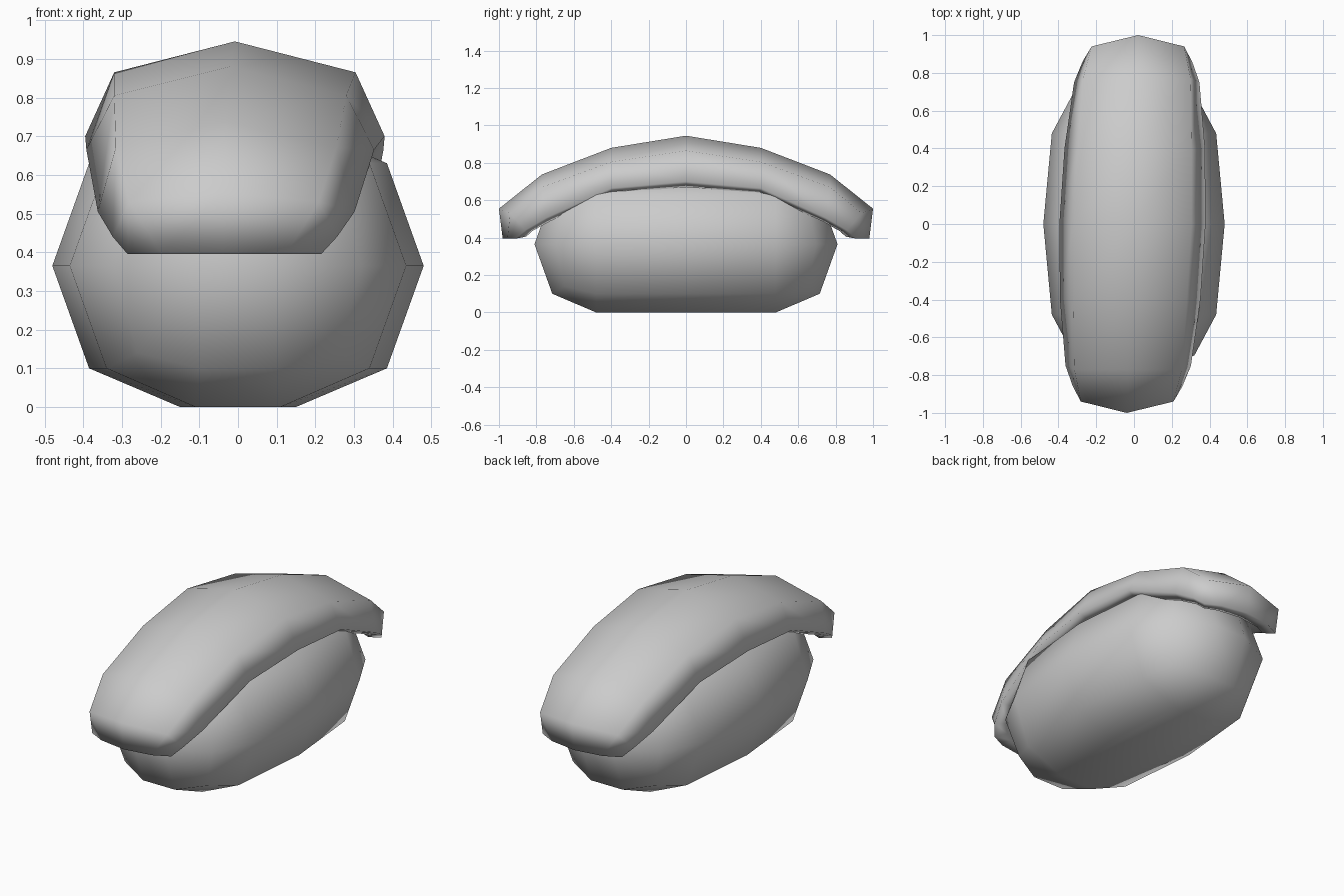
import bpy, bmesh

if "Cube" in bpy.data.objects:
    bpy.data.objects.remove(bpy.data.objects["Cube"])


def make_object(name, bm):
    bmesh.ops.recalc_face_normals(bm, faces=bm.faces)
    mesh = bpy.data.meshes.new(name)
    bm.to_mesh(mesh)
    bm.free()
    mesh.shade_smooth()
    obj = bpy.data.objects.new(name, mesh)
    bpy.context.collection.objects.link(obj)
    return obj


# Rice block: one octant of points mirrored about its centre, then wrapped in a hull
mid = 0.365
octant = [(0.15, 0, 0.365), (0.385, 0, 0.265), (0.48, 0, 0),
          (0.11, 0.48, 0.365), (0.34, 0.48, 0.265), (0.435, 0.48, 0),
          (0.10, 0.715, 0.265), (0.26, 0.65, 0.225), (0.32, 0.695, 0),
          (0.10, 0.81, 0)]
points = {(sx * x, sy * y, mid + sz * z) for x, y, z in octant
          for sx in (-1, 1) for sy in (-1, 1) for sz in (-1, 1)}
bm = bmesh.new()
for p in sorted(points):
    bm.verts.new(p)
bmesh.ops.convex_hull(bm, input=bm.verts)
bmesh.ops.dissolve_limit(bm, angle_limit=0.02, verts=bm.verts, edges=bm.edges)
make_object("rice_block", bm)

# Draped slice: each row is edge, shoulder, centre as (x, y, z), from the middle to one end
half = [
    ((0.387, 0.00, 0.700), (0.312, 0.00, 0.865), (0, 0.00, 0.945)),
    ((0.372, 0.40, 0.665), (0.300, 0.40, 0.805), (0, 0.40, 0.880)),
    ((0.332, 0.75, 0.505), (0.285, 0.77, 0.670), (0, 0.77, 0.738)),
    ((0.290, 0.86, 0.440), (0.245, 0.94, 0.530), (0, 1.00, 0.555)),
    ((0.250, 0.91, 0.395), (0.160, 0.955, 0.395), (0, 0.98, 0.395)),
]


def full_row(row, side):
    # the slice is slightly skewed along its length
    def put(p, sx):
        return (sx * p[0] - 0.008 + 0.03 * side * p[1], side * p[1], p[2])
    e, s, c = row
    return [put(e, -1), put(s, -1), put(c, 0), put(s, 1), put(e, 1)]


rows = [full_row(r, -1) for r in reversed(half)] + [full_row(r, 1) for r in half[1:]]
bm = bmesh.new()
grid = [[bm.verts.new(p) for p in row] for row in rows]
for a, b in zip(grid, grid[1:]):
    for i in range(4):
        bm.faces.new((a[i], a[i + 1], b[i + 1], b[i]))
topping = make_object("topping_slice", bm)
if topping.data.polygons[len(topping.data.polygons) // 2].normal.z < 0:
    topping.data.flip_normals()

# Slice thickness grows inward
solid = topping.modifiers.new("thickness", 'SOLIDIFY')
solid.thickness = 0.07
solid.offset = -1
